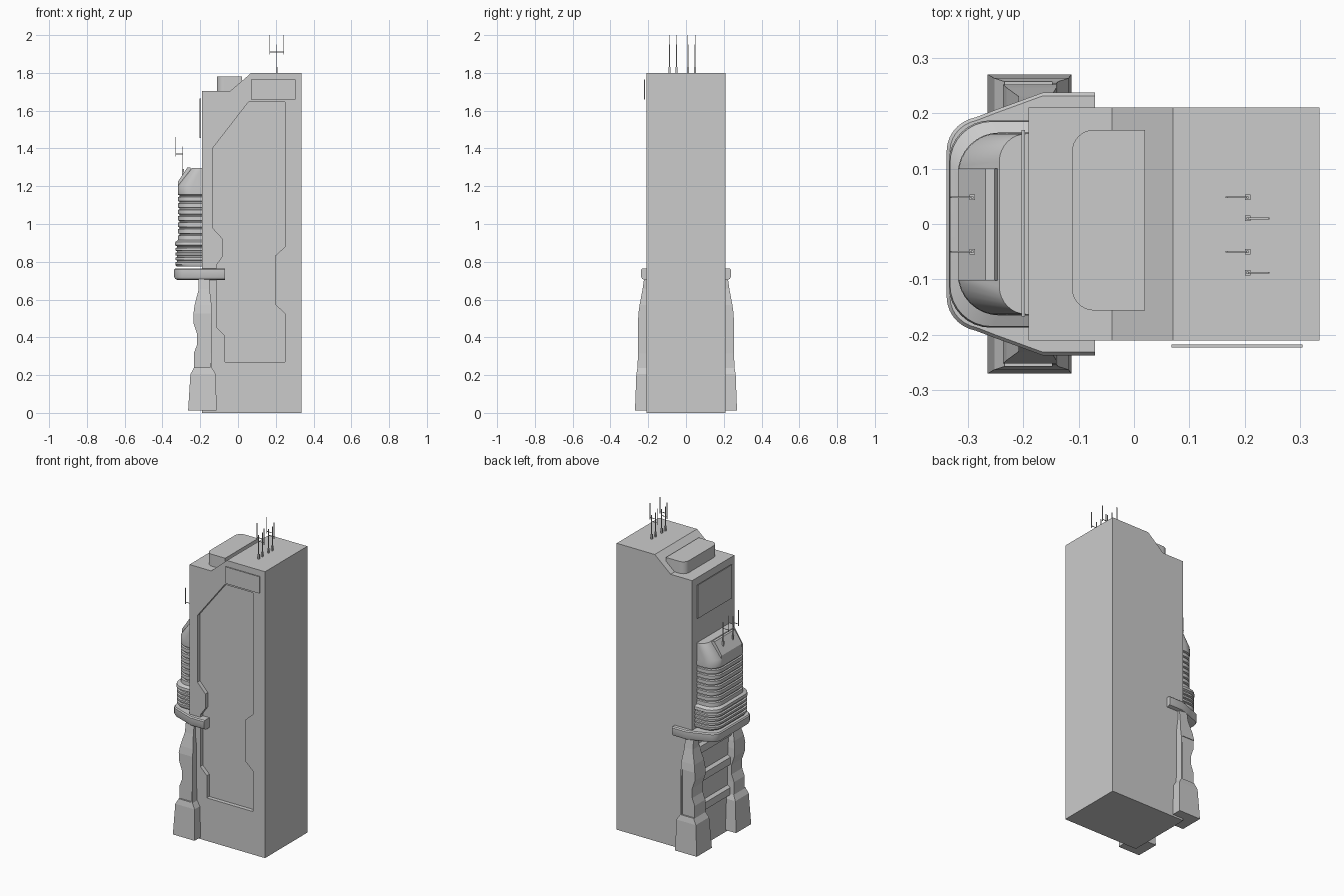
import bpy, bmesh
from math import sin, cos, pi

if "Cube" in bpy.data.objects:
    bpy.data.objects.remove(bpy.data.objects["Cube"])


def make(name, bm, smooth=False):
    bmesh.ops.recalc_face_normals(bm, faces=bm.faces[:])
    me = bpy.data.meshes.new(name)
    bm.to_mesh(me)
    bm.free()
    ob = bpy.data.objects.new(name, me)
    bpy.context.collection.objects.link(ob)
    if smooth:
        bpy.ops.object.select_all(action='DESELECT')
        bpy.context.view_layer.objects.active = ob
        ob.select_set(True)
        bpy.ops.object.shade_smooth_by_angle(angle=0.6)
    return ob


def loft(name, rings, smooth=False):
    bm = bmesh.new()
    vs = [[bm.verts.new(p) for p in r] for r in rings]
    n = len(rings[0])
    for a, b in zip(vs, vs[1:]):
        for i in range(n):
            j = (i + 1) % n
            bm.faces.new((a[i], a[j], b[j], b[i]))
    bm.faces.new(vs[0][::-1])
    bm.faces.new(vs[-1])
    return make(name, bm, smooth)


def prism(name, xz, y0, y1):
    return loft(name, [[(x, y, z) for x, z in xz] for y in (y0, y1)])


def box(name, x0, x1, y0, y1, z0, z1):
    return prism(name, [(x0, z0), (x1, z0), (x1, z1), (x0, z1)], y0, y1)


def rounded_u(x0, x1, hy, r, z, yc=0.0, n=8):
    """Outline with straight back at x1 and rounded corners at x0."""
    arc = [(x0 + r - r * sin(pi / 2 * i / n), hy - r + r * cos(pi / 2 * i / n)) for i in range(n + 1)]
    pts = [(x1, hy)] + arc
    pts += [(x, -y) for x, y in reversed(pts)]
    return [(x, y + yc, z) for x, y in pts]


def cut(ob, cutter):
    m = ob.modifiers.new("recess", 'BOOLEAN')
    m.operation, m.solver, m.object = 'DIFFERENCE', 'EXACT', cutter
    bpy.context.view_layer.objects.active = ob
    bpy.ops.object.modifier_apply(modifier=m.name)
    bpy.data.objects.remove(cutter, do_unlink=True)


# Main block with its recessed front panel
body = prism("main_block", [(-.19, 0), (.335, 0), (.335, 1.8), (.07, 1.8), (-.04, 1.705), (-.19, 1.705)], -.21, .21)
panel = [(-.135, 1.40), (.055, 1.645), (.25, 1.645), (.25, .88), (.195, .83), (.195, .575), (.25, .525),
         (.25, .27), (-.07, .27), (-.07, .41), (-.115, .455), (-.115, .78), (-.08, .83), (-.08, .92), (-.135, .98)]
cut(body, prism("panel_cutter", panel, -.3, -.185))

# Wall boards and rounded roof unit
box("front_board", .068, .304, -.223, -.217, 1.66, 1.765)
box("side_board", -.203, -.197, -.167, .17, 1.455, 1.665)
loft("roof_unit", [rounded_u(-.112, .02, .163, .04, z, .007) for z in (1.69, 1.78)], True)

# Ribbed side tower: rings of (height, outer x, half width)
prof = [(.775, -.325, .18)]
for i in range(4):
    z = .79 + i * .025
    prof += [(z - .005, -.332, .185), (z + .007, -.332, .185), (z + .01, -.323, .177), (z + .017, -.323, .177)]
prof += [(.888, -.334, .187), (.905, -.332, .185), (.915, -.318, .165)]
for i in range(7):
    z = .945 + i * .034
    prof += [(z - .006, -.317, .164), (z - .003, -.309, .157), (z + .003, -.309, .157), (z + .006, -.317, .164)]
prof += [(1.165, -.318, .165), (1.205, -.317, .164), (1.297, -.243, .163)]
loft("ribbed_tower", [rounded_u(x, -.185, h, .05 if z > 1.25 else .075, z) for z, x, h in prof], True)
prism("tower_cap", [(-.318, 1.2), (-.318, 1.225), (-.268, 1.3), (-.252, 1.3), (-.245, 1.29), (-.25, 1.2)], -.102, .1)


# Balcony under the tower
def balcony_ring(d, z):
    arc = [(-.272 - (.066 - d) * sin(pi / 2 * i / 8), .132 + (.062 - d) * cos(pi / 2 * i / 8)) for i in range(1, 9)]
    half = [(-.07, .237 - d), (-.165, .237 - d), (-.25, .206 - d)] + arc
    return [(x, y, z) for x, y in half + [(x, -y) for x, y in reversed(half)]]


loft("balcony", [balcony_ring(d, z) for d, z in ((.018, .703), (.006, .709), (0, .72), (0, .758), (.006, .765))], True)

# Support legs: height, x min, x max, inner y, outer y
sections = [(.012, -.264, -.113, .12, .27), (.205, -.252, -.118, .13, .263), (.237, -.234, -.137, .14, .257),
            (.315, -.234, -.14, .143, .254), (.36, -.217, -.14, .143, .254), (.42, -.217, -.14, .143, .254),
            (.475, -.236, -.14, .143, .254), (.525, -.236, -.14, .145, .252), (.57, -.23, -.14, .15, .246),
            (.655, -.208, -.15, .165, .23), (.71, -.208, -.15, .17, .222)]
for s, side in ((-1, "front"), (1, "rear")):
    leg = loft(side + "_leg", [[(a, s * c, z), (b, s * c, z), (b, s * d, z), (a, s * d, z)]
                               for z, a, b, c, d in sections])
    ys = sorted((s * .248, s * .3))
    cut(leg, box("leg_cutter", -.3, -.148, ys[0], ys[1], .24, .525))

# Cross bars between the legs
for i, z in enumerate((.22, .41, .59)):
    prism(f"cross_bar_{i + 1}", [(-.18, z), (-.208, z + .01), (-.208, z + .055), (-.18, z + .075)], -.16, .16)


# Antennas: mast, side arm and rod
def antenna(name, x, y, z, s):
    parts = [box(name, x - .005, x + .005, y - .005, y + .005, z, z + .03),
             box(name, x - .002, x + .002, y - .002, y + .002, z + .03, z + .15),
             box(name, min(x, x + s * .038), max(x, x + s * .038), y - .0015, y + .0015, z + .109, z + .112),
             box(name, x + s * .038 - .0015, x + s * .038 + .0015, y - .0015, y + .0015, z + .098, z + .2)]
    bpy.ops.object.select_all(action='DESELECT')
    for p in parts:
        p.select_set(True)
    bpy.context.view_layer.objects.active = parts[0]
    bpy.ops.object.join()


for i, (y, s) in enumerate(((.048, -1), (.01, 1), (-.05, -1), (-.088, 1))):
    antenna(f"roof_antenna_{i + 1}", .205, y, 1.8, s)
for i, y in enumerate((.048, -.05)):
    antenna(f"tower_antenna_{i + 1}", -.292, y, 1.26, -1)
